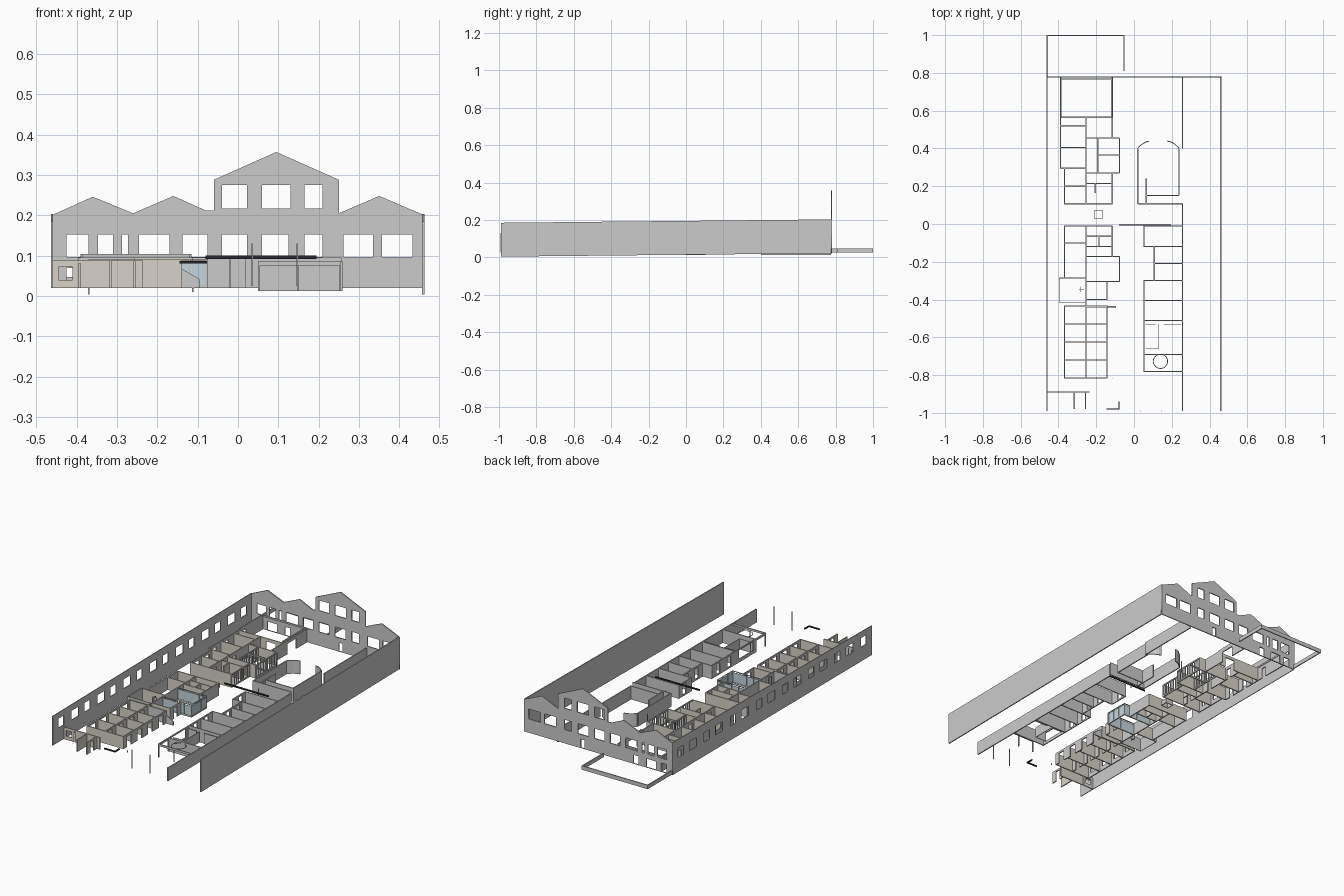
import bpy, bmesh, math
from mathutils import Vector

if "Cube" in bpy.data.objects:
    bpy.data.objects.remove(bpy.data.objects["Cube"])

FLOOR, TOP, T = 0.02, 0.095, 0.006


def material(name, col):
    m = bpy.data.materials.new(name)
    m.diffuse_color = (*col, 1)
    m.use_nodes = True
    m.node_tree.nodes["Principled BSDF"].inputs["Base Color"].default_value = m.diffuse_color
    return m


BEIGE = material("beige", (0.68, 0.65, 0.58))
GLASS = material("pale_glass", (0.55, 0.68, 0.74))
BLACK = material("black", (0.02, 0.02, 0.025))


def box(bm, x0, x1, y0, y1, z0, z1):
    r = bmesh.ops.create_cube(bm, size=1)
    for v in r["verts"]:
        v.co = Vector(((x0 + x1) / 2 + v.co.x * (x1 - x0),
                       (y0 + y1) / 2 + v.co.y * (y1 - y0),
                       (z0 + z1) / 2 + v.co.z * (z1 - z0)))


def wall(bm, axis, at, a, b, z0=FLOOR, z1=TOP, holes=(), t=T):
    """Straight wall along an axis, pieced around openings (start, end, sill, head)."""
    def piece(s, e, lo, hi):
        if e - s > 1e-4 and hi - lo > 1e-4:
            if axis == 'x':
                box(bm, s, e, at - t / 2, at + t / 2, lo, hi)
            else:
                box(bm, at - t / 2, at + t / 2, s, e, lo, hi)
    cur = a
    for s, e, lo, hi in sorted(holes):
        piece(cur, s, z0, z1)
        piece(s, e, z0, lo)
        piece(s, e, hi, z1)
        cur = e
    piece(cur, b, z0, z1)


def finish(name, bm, mat=None):
    me = bpy.data.meshes.new(name)
    bm.to_mesh(me)
    bm.free()
    ob = bpy.data.objects.new(name, me)
    bpy.context.collection.objects.link(ob)
    if mat:
        me.materials.append(mat)
    return ob


def part(name, walls, mat=None, **kw):
    bm = bmesh.new()
    for w in walls:
        wall(bm, *w[:4], holes=w[4] if len(w) > 4 else (), **kw)
    return finish(name, bm, mat)


def door(s, w=0.03):
    return (s, s + w, FLOOR, 0.078)


def mullions(a, b, n, lo=0.028, hi=0.088):
    st = (b - a) / n
    return [(a + i * st + 0.002, a + (i + 1) * st - 0.002, lo, hi) for i in range(n)]


# back facade: gabled outline with window holes
def rect(x0, x1, z0, z1):
    return [(x0, z0), (x1, z0), (x1, z1), (x0, z1)]


outline = [(-.462, .02), (.462, .02), (.462, .2), (.35, .248), (.25, .205), (.25, .288),
           (.095, .357), (-.06, .288), (-.06, .212), (-.08, .212), (-.16, .248),
           (-.26, .205), (-.36, .246), (-.462, .2)]
loops = [outline]
loops += [rect(a, b, .217, .275) for a, b in ((-.04, .022), (.06, .13), (.165, .21))]
loops += [rect(a, b, .097, .153) for a, b in (
    (-.425, -.37), (-.347, -.31), (-.288, -.272), (-.245, -.17), (-.137, -.075), (-.04, .022),
    (.06, .125), (.165, .21), (.262, .335), (.357, .432))]
loops += [rect(a, b, .022, .07) for a, b in ((-.425, -.39), (-.36, -.3), (-.25, -.22), (.085, .108))]
cu = bpy.data.curves.new("back_facade", 'CURVE')
cu.dimensions, cu.fill_mode, cu.extrude = '2D', 'BOTH', 0.003
for pts in loops:
    sp = cu.splines.new('POLY')
    sp.points.add(len(pts) - 1)
    for p, (x, z) in zip(sp.points, pts):
        p.co = (x, z, 0, 1)
    sp.use_cyclic_u = True
facade = bpy.data.objects.new("back_facade", cu)
bpy.context.collection.objects.link(facade)
facade.location.y, facade.rotation_euler.x = 0.778, math.pi / 2

# long side walls: left with windows, right blank; tops follow the slope
wins = [(-.94 + i * .116, -.94 + i * .116 + (.062 if i % 2 else .048), .1, .152) for i in range(15)]
left = part("left_side_wall", [('y', -.461, -.99, .775, wins)], z1=.185, t=.004)
right = part("right_side_wall", [('y', .459, -.99, .775)], z0=.004, z1=.185)
for ob in (left, right):
    for v in ob.data.vertices:
        if v.co.z > .17 or ob is right:
            v.co.z += .018 * (v.co.y + .99) / 1.765

# yard kerb behind the building
part("yard_wall", [('y', -.459, .78, 1), ('x', .997, -.462, -.05), ('y', -.053, .81, 1)],
     z0=.025, z1=.047)

# north-west rooms: corridor walls
part("north_west_long_walls", [
    ('y', -.39, .295, .775, [door(.6), door(.44), door(.33)]),
    ('y', -.115, .455, .775, [door(.6, .08)]),
    ('y', -.255, .105, .565, [door(.14), door(.31), door(.47)]),
    ('y', -.368, .105, .295, [(.13, .18, .045, .08), (.22, .27, .045, .08)])])
part("north_west_screens", [
    ('y', -.192, .27, .455, mullions(.275, .45, 9)), ('y', -.077, .27, .455, mullions(.275, .45, 9)),
    ('y', -.115, .105, .27, mullions(.11, .265, 8)), ('x', .365, -.19, -.077, mullions(-.185, -.08, 6))])
part("north_west_partitions", [
    ('x', .565, -.39, -.115, [door(-.22, .06)]), ('x', .52, -.39, -.255), ('x', .405, -.39, -.255),
    ('x', .295, -.39, -.255), ('x', .2, -.37, -.255), ('x', .107, -.37, -.255),
    ('x', .455, -.255, -.077), ('x', .27, -.255, -.077), ('x', .215, -.255, -.115),
    ('x', .107, -.255, -.115), ('y', -.205, .165, .215)], BEIGE)
part("big_room_head_beams", [('x', .768, -.39, -.115), ('y', -.387, .565, .775),
                             ('y', -.118, .565, .775)], z0=.095, z1=.104)

# south-west rooms: corridor walls
cells = [-.435, -.53, -.625, -.72, -.815]
part("south_west_long_walls", [
    ('y', -.368, -.285, -.01), ('y', -.255, -.815, -.01, [door(c + .03) for c in cells[1:]]),
    ('y', -.115, -.175, -.01), ('y', -.142, -.4, -.305, [door(-.37)]),
    ('y', -.368, -.815, -.435, [(c + .02, c + .075, .045, .08) for c in cells[1:]]),
    ('y', -.142, -.815, -.435, [door(c + .025, .04) for c in cells[1:]])], z1=.09)
part("south_west_partitions",
     [('x', c, -.37, -.14) for c in cells] +
     [('x', -.01, -.37, -.115), ('x', -.1, -.37, -.255), ('x', -.065, -.255, -.115),
      ('x', -.12, -.255, -.115), ('y', -.185, -.12, -.065), ('x', -.4, -.255, -.14),
      ('x', -.285, -.395, -.255)], BEIGE, z1=.09)
part("left_bay_thin_walls", [('y', -.395, -.415, -.285), ('x', -.415, -.395, -.255),
                             ('x', -.345, -.29, -.265), ('y', -.282, -.36, -.33)], t=.003)

# glazed meeting room with frame
part("glass_room_panes", [('x', -.172, -.255, -.075), ('x', -.305, -.255, -.075),
                          ('y', -.077, -.305, -.172)], GLASS, z1=.082, t=.002)
part("glass_room_frame", [
    ('x', -.172, -.255, -.074, mullions(-.25, -.078, 4)),
    ('x', -.305, -.255, -.074, mullions(-.25, -.078, 4)),
    ('y', -.077, -.305, -.172, mullions(-.302, -.175, 3))], z1=.09)

# sloping stair side wall
bm = bmesh.new()
prof = [(-.255, .02), (-.095, .02), (-.095, .042), (-.14, .068), (-.14, .09), (-.255, .09)]
f = bm.faces.new([bm.verts.new((x, -.441, z)) for x, z in prof])
ext = bmesh.ops.extrude_face_region(bm, geom=[f])
bmesh.ops.translate(bm, vec=(0, .006, 0), verts=[g for g in ext["geom"] if isinstance(g, bmesh.types.BMVert)])
bmesh.ops.recalc_face_normals(bm, faces=bm.faces)
finish("stair_side_wall", bm)

# front-left entrance partitions
part("entrance_partitions", [
    ('x', -.89, -.458, -.235, [(-.445, -.41, .04, .072), (-.395, -.39, .02, .08)]),
    ('y', -.316, -.98, -.89), ('y', -.256, -.98, -.89, [door(-.95)])], BEIGE, z1=.088)

# east rooms
part("east_long_walls", [
    ('y', .256, -.99, .105), ('y', .256, .4, .775),
    ('y', .052, -.12, -.01, [door(-.07)]), ('y', .107, -.3, -.12, [door(-.17), door(-.26)]),
    ('y', .052, -.69, -.3, [door(-.37), door(-.47), (-.67, -.54, .03, .08)])], z0=.012, z1=.087)
part("east_partitions", [('x', y, .05, .258) for y in (-.01, -.12, -.3, -.405, -.51, -.69)]
     + [('x', -.21, .107, .258)], z0=.012, z1=.087)
part("east_inner_screens", [('y', .13, -.66, -.53), ('x', -.53, .06, .115), ('x', -.53, .16, .25),
                            ('x', -.66, .06, .13)], z1=.08, t=.003)
part("front_lounge_frame", [
    ('x', -.78, .05, .258, [(.055, .146, .012, .076), (.15, .252, .012, .076)]),
    ('y', .052, -.78, -.69, [(-.775, -.695, .012, .076)])], z0=.012, z1=.087)

# round ceiling ring in the lounge
bpy.ops.mesh.primitive_torus_add(major_radius=.038, minor_radius=.002, major_segments=24,
                                 minor_segments=6, location=(.14, -.727, .078))
bpy.context.object.name = "lounge_ring"

# hall with curved ends
part("hall_walls", [('y', .02, .105, .4), ('y', .238, .15, .4), ('x', .107, .02, .256),
                    ('y', .065, .107, .24), ('x', .15, .065, .238)])
bm = bmesh.new()
for s in (-1, 1):
    pts = [(.129 + s * (.109 - .06 * k), .4 + .035 * math.sin(k * math.pi / 2)) for k in (0, .25, .5, .75, 1)]
    for (xa, ya), (xb, yb) in zip(pts, pts[1:]):
        vs = [bm.verts.new((x, y + d, z)) for z in (FLOOR, TOP)
              for x, y, d in ((xa, ya, 0), (xb, yb, 0), (xb, yb, .006), (xa, ya, .006))]
        for q in ((3, 2, 1, 0), (4, 5, 6, 7), (0, 1, 5, 4), (1, 2, 6, 5), (2, 3, 7, 6), (3, 0, 4, 7)):
            bm.faces.new([vs[i] for i in q])
bmesh.ops.recalc_face_normals(bm, faces=bm.faces)
finish("hall_curved_ends", bm)

# black beams, entrance canopy
bm = bmesh.new()
box(bm, -.08, .195, -.009, -.003, .092, .1)
box(bm, -.145, -.077, -.982, -.976, .08, .087)
box(bm, -.083, -.077, -.982, -.94, .08, .087)
finish("black_beams", bm, BLACK)

# slim poles at the front and small posts
bm = bmesh.new()
for x, y, z0, z1 in ((.035, -.99, .025, .13), (.147, -.99, .025, .13), (-.37, -.815, .004, .02),
                     (-.112, -.82, .01, .02), (-.02, .37, .02, .09), (.08, .07, .02, .08)):
    box(bm, x - .0018, x + .0018, y - .0018, y + .0018, z0, z1)
finish("slim_poles", bm)

# low reception counter ring
part("counter", [('x', .03, -.212, -.163), ('x', .07, -.212, -.163), ('y', -.21, .03, .07),
                 ('y', -.165, .03, .07)], z1=.045, t=.004)
